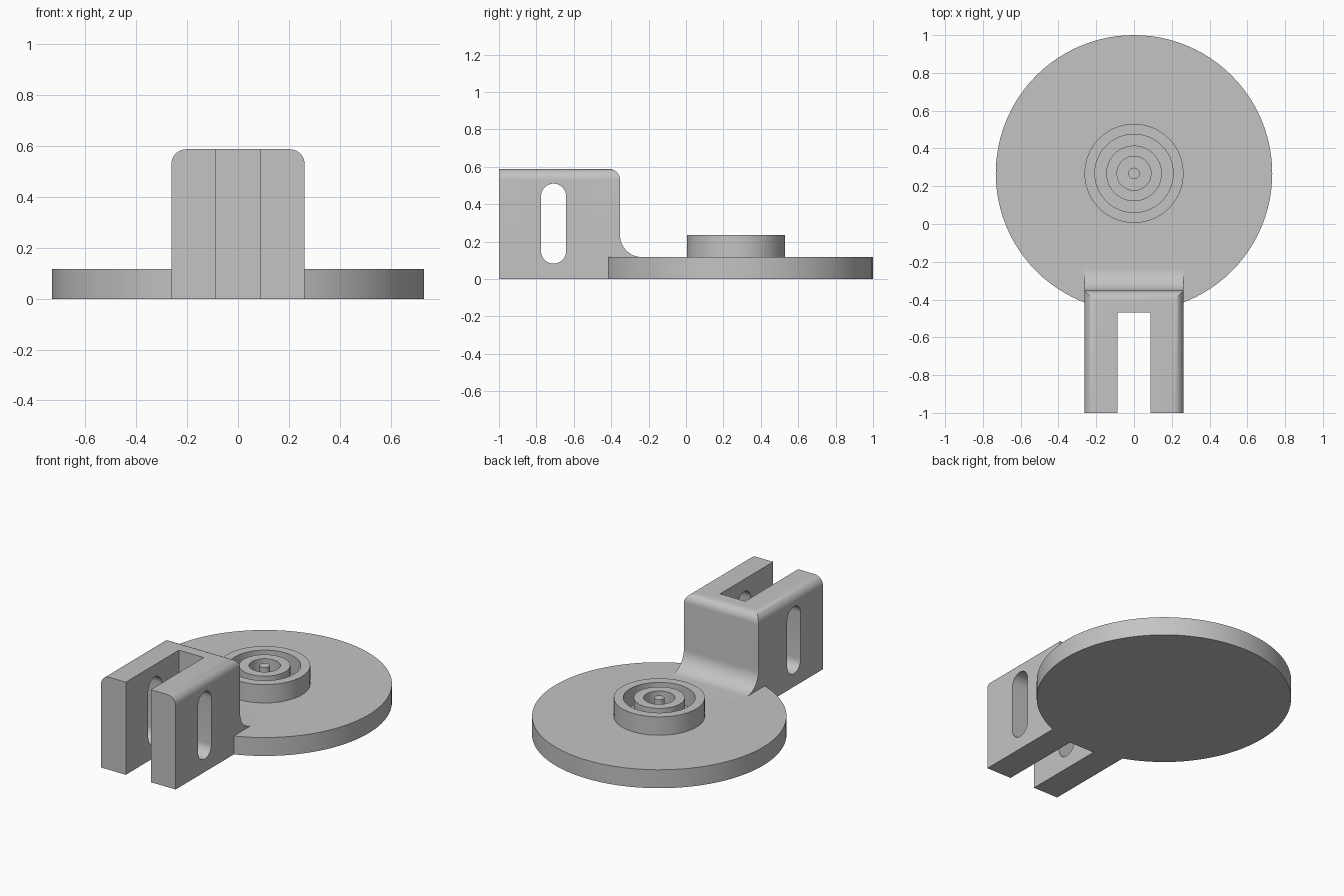
import bpy, bmesh, math
from mathutils import Matrix

default = bpy.data.objects.get("Cube")
if default:
    bpy.data.objects.remove(default, do_unlink=True)

CENTRE_Y = 0.268
PLATE_R, PLATE_H = 0.732, 0.117
WIDTH, TOP, BACK = 0.262, 0.588, -0.353
FILLET = 0.118

grey = bpy.data.materials.new("plain grey")
grey.use_nodes = True
colour = (0.55, 0.55, 0.55, 1)
grey.diffuse_color = colour
grey.node_tree.nodes["Principled BSDF"].inputs["Base Color"].default_value = colour


def finish(name, bm):
    bmesh.ops.recalc_face_normals(bm, faces=bm.faces)
    mesh = bpy.data.meshes.new(name)
    bm.to_mesh(mesh)
    bm.free()
    mesh.materials.append(grey)
    obj = bpy.data.objects.new(name, mesh)
    bpy.context.collection.objects.link(obj)
    return obj


def extrude_x(points, half):
    """Closed (y, z) outline extruded from -half to +half along x."""
    bm = bmesh.new()
    face = bm.faces.new([bm.verts.new((-half, y, z)) for y, z in points])
    new = bmesh.ops.extrude_face_region(bm, geom=[face])["geom"]
    bmesh.ops.translate(bm, vec=(2 * half, 0, 0),
                        verts=[v for v in new if isinstance(v, bmesh.types.BMVert)])
    return bm


def arc(cy, cz, r, start, end, steps):
    angles = [math.radians(start + (end - start) * i / steps) for i in range(steps + 1)]
    return [(cy + r * math.cos(a), cz + r * math.sin(a)) for a in angles]


def boolean(target, tool, operation):
    mod = target.modifiers.new(tool.name, 'BOOLEAN')
    mod.operation, mod.solver, mod.object = operation, 'EXACT', tool
    bpy.context.view_layer.objects.active = target
    bpy.ops.object.modifier_apply(modifier=mod.name)
    bpy.data.objects.remove(tool, do_unlink=True)


# Round plate with two concentric collars and a centre pin, turned as one profile
profile = [(0, 0), (PLATE_R, 0), (PLATE_R, PLATE_H)]
for outer, inner in ((0.262, 0.207), (0.147, 0.09)):
    profile += [(outer, PLATE_H), (outer, 2 * PLATE_H),
                (inner, 2 * PLATE_H), (inner, PLATE_H)]
profile += [(0.03, PLATE_H), (0.03, 2 * PLATE_H), (0, 2 * PLATE_H)]
bm = bmesh.new()
verts = [bm.verts.new((r, 0, z)) for r, z in profile]
edges = [bm.edges.new(pair) for pair in zip(verts, verts[1:])]
bmesh.ops.spin(bm, geom=verts + edges, cent=(0, 0, 0), axis=(0, 0, 1),
               angle=math.tau, steps=96, use_merge=True)
bmesh.ops.remove_doubles(bm, verts=bm.verts, dist=1e-4)
bmesh.ops.translate(bm, vec=(0, CENTRE_Y, 0), verts=bm.verts)
plate = finish("round_plate", bm)

# Bracket block with a concave foot, rounded along the top sides and back
outline = [(-1, 0), (-1, TOP), (BACK, TOP)]
outline += arc(BACK + FILLET, PLATE_H + FILLET, FILLET, 180, 270, 12)
outline += [(BACK + FILLET, 0)]
bm = extrude_x(outline, WIDTH)
rounded = [e for e in bm.edges
           if all(abs(v.co.z - TOP) < 1e-4 for v in e.verts)
           and not all(v.co.y < -0.99 for v in e.verts)]
bmesh.ops.bevel(bm, geom=rounded, offset=0.058, segments=8, profile=0.5,
                affect='EDGES', clamp_overlap=True)
bracket = finish("slotted_bracket", bm)

# Open channel between the two prongs
bm = bmesh.new()
bmesh.ops.create_cube(bm, size=1, matrix=Matrix.Translation((0, -0.968, 0.3))
                      @ Matrix.Diagonal((0.176, 1, 1.2, 1)))
boolean(bracket, finish("channel_cutter", bm), 'DIFFERENCE')

# Long round-ended hole across both prongs
R = 0.067
hole = arc(-0.708, 0.51 - R, R, 0, 180, 16) + arc(-0.708, 0.082 + R, R, 180, 360, 16)
boolean(bracket, finish("hole_cutter", extrude_x(hole, 0.5)), 'DIFFERENCE')

# Join bracket and plate into one solid
boolean(plate, bracket, 'UNION')
plate.name = "plate_with_bracket"
bpy.ops.object.select_all(action='DESELECT')
plate.select_set(True)
bpy.context.view_layer.objects.active = plate
bpy.ops.object.shade_smooth_by_angle(angle=math.radians(30))
